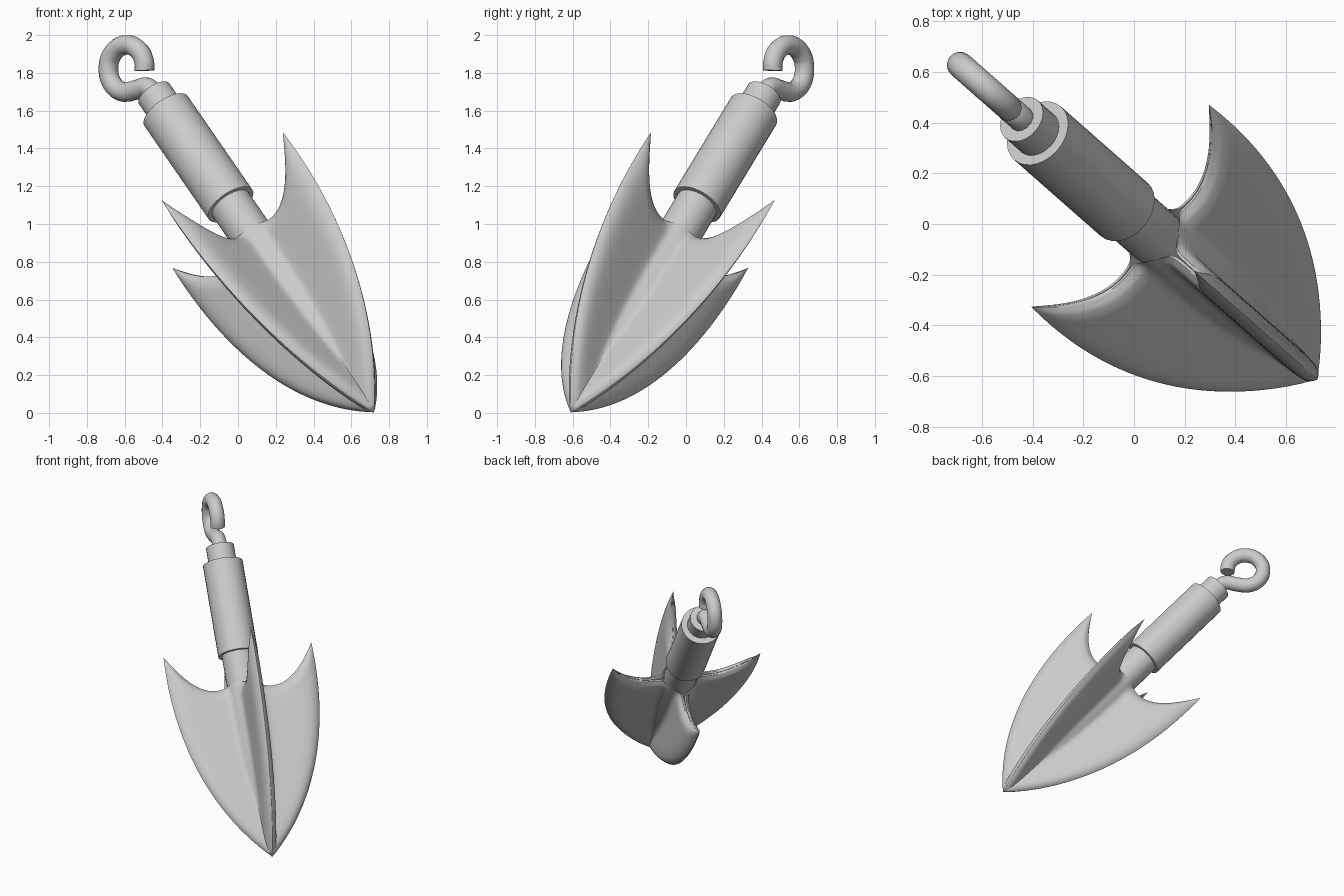
import bpy, bmesh, math
from mathutils import Vector, Matrix
from mathutils.geometry import interpolate_bezier

if "Cube" in bpy.data.objects:
    bpy.data.objects.remove(bpy.data.objects["Cube"])

# Local frame: origin at the point of the head, Z along the shaft, fins on X and Y
TIP = Vector((0.72, -0.61, 0.003))
d = Vector((-0.69, 0.607, 1)).normalized()
v = Vector((0.607, 0.69, 0)).normalized()
u = v.cross(d)
FRAME = Matrix.Translation(TIP) @ Matrix((u, v, d)).transposed().to_4x4()


def finish(name, bm, angle):
    bmesh.ops.remove_doubles(bm, verts=bm.verts, dist=0.0006)
    bmesh.ops.recalc_face_normals(bm, faces=bm.faces)
    me = bpy.data.meshes.new(name)
    bm.to_mesh(me)
    bm.free()
    ob = bpy.data.objects.new(name, me)
    bpy.context.collection.objects.link(ob)
    smooth(ob, angle)
    return ob


def smooth(ob, angle):
    bpy.ops.object.select_all(action='DESELECT')
    ob.select_set(True)
    bpy.context.view_layer.objects.active = ob
    bpy.ops.object.shade_smooth_by_angle(angle=math.radians(angle))


# Four-finned barbed head: one half fin as a thickness field, mirrored and turned
R_MAX, L_MAX, ROWS, COLS = 0.53, 1.527, 48, 26


def half_thickness(r, edge_r, s):
    rho = 0.22 * edge_r + 0.0005                      # central core radius
    if r < 0.9 * rho:
        core = math.sqrt(rho * rho - r * r)
    else:
        core = rho * 0.436 - 2.06 * (r - 0.9 * rho)
    t = 0.045
    plate = t * (1 - math.exp(-max(edge_r - r, 0) / t))
    if s > 0.93:                                      # rounded trailing edge
        plate *= math.sqrt(max(0, 1 - ((s - 0.93) / 0.07) ** 2))
    k = 0.06 * edge_r
    return 0.5 * (core + plate + math.sqrt((core - plate) ** 2 + k * k))


def fin_rows():
    outer = interpolate_bezier(Vector((0, 0)), Vector((0.40, 0.42)),
                               Vector((0.98, 0.56)), Vector((L_MAX, R_MAX)), 201)
    rows = []
    for i in range(1, ROWS + 1):
        s = math.sin(i / ROWS * math.pi / 2)          # denser towards the barb
        L, R = outer[round(s * 200)]
        lo, hi = 0.0, R
        for _ in range(30):                           # meet the next fin at 45 degrees
            mid = (lo + hi) / 2
            lo, hi = (mid, hi) if half_thickness(mid, R, s) > mid else (lo, mid)
        row = []
        for c in range(COLS + 1):
            f = c / COLS
            f = f * f * (3 - 2 * f)
            r = lo + (R - lo) * f
            h = 0 if c == COLS else (lo if c == 0 else half_thickness(r, R, s))
            trail = 1.24 + 2.63 * (r / R * R_MAX - 0.2) ** 2
            row.append((r, h, L * trail / L_MAX))
        rows.append(row)
    return rows


bm = bmesh.new()
rows = fin_rows()
for q in range(4):
    turn = Matrix.Rotation(q * math.pi / 2, 3, 'Z')
    for side in (1, -1):
        grid = [[bm.verts.new(FRAME @ (turn @ Vector((r, side * h, z)))) for r, h, z in row]
                for row in rows]
        apex = bm.verts.new(FRAME @ Vector((0, 0, 0)))
        for c in range(COLS):
            bm.faces.new((apex, grid[0][c], grid[0][c + 1]))
            for i in range(ROWS - 1):
                bm.faces.new((grid[i][c], grid[i + 1][c], grid[i + 1][c + 1], grid[i][c + 1]))
finish("barbed_head", bm, 50)


# Turned parts along the shaft
def lathe(name, profile, sides=28):
    bm = bmesh.new()
    vs = [bm.verts.new((r, 0, z)) for r, z in profile]
    edges = [bm.edges.new(p) for p in zip(vs, vs[1:])]
    bmesh.ops.spin(bm, geom=vs + edges, cent=(0, 0, 0), axis=(0, 0, 1),
                   angle=2 * math.pi, steps=sides)
    bmesh.ops.transform(bm, matrix=FRAME, verts=bm.verts)
    return finish(name, bm, 35)


lathe("shaft", [(0, 1.1), (0.10, 1.1), (0.115, 1.25), (0.115, 1.52), (0, 1.52)])
lathe("collar", [(0, 1.494), (0.14, 1.494), (0.14, 2.166), (0, 2.166)])
lathe("neck", [(0, 2.13), (0.098, 2.13), (0.098, 2.29), (0, 2.29)])

# Open hook, lying in the vertical plane of the shaft
path = [(-0.425, 1.655), (-0.45, 1.70), (-0.485, 1.724), (-0.54, 1.71), (-0.61, 1.70),
        (-0.665, 1.742), (-0.686, 1.82), (-0.665, 1.90), (-0.595, 1.948),
        (-0.525, 1.918), (-0.497, 1.86), (-0.495, 1.812)]
cu = bpy.data.curves.new("hook", 'CURVE')
cu.dimensions = '3D'
cu.bevel_depth = 0.052
cu.bevel_resolution = 5
cu.resolution_u = 6
cu.use_fill_caps = True
sp = cu.splines.new('BEZIER')
sp.bezier_points.add(len(path) - 1)
for p, (x, z) in zip(sp.bezier_points, path):
    p.co = (x, -0.61 - 0.88 * (x - 0.72), z)
    p.handle_left_type = p.handle_right_type = 'AUTO'
hook = bpy.data.objects.new("hook", cu)
bpy.context.collection.objects.link(hook)
bpy.ops.object.select_all(action='DESELECT')
hook.select_set(True)
bpy.context.view_layer.objects.active = hook
bpy.ops.object.convert(target='MESH')
smooth(bpy.context.view_layer.objects.active, 50)
